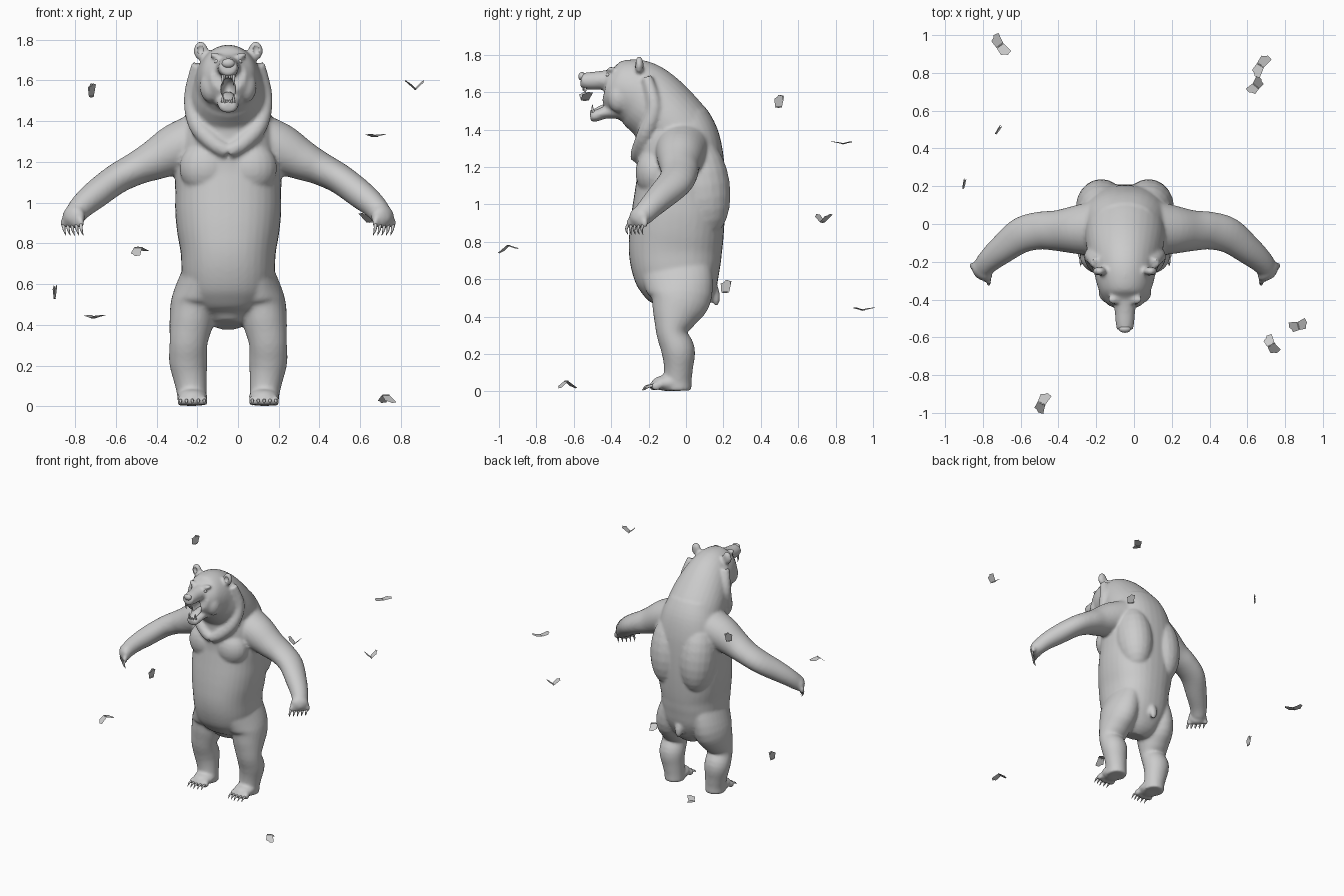
import bpy, bmesh
from math import cos, sin, pi, radians, copysign
from mathutils import Vector, Matrix, Euler

CX = -0.048                      # the bear's plane of symmetry
X, Y = Vector((1, 0, 0)), Vector((0, 1, 0))


def smooth_path(secs, steps):
    """Catmull-Rom through (x, y, z, r_u, r_v) sections."""
    p = [secs[0]] + list(secs) + [secs[-1]]
    out = []
    for i in range(1, len(p) - 2):
        for s in range(steps):
            t = s / steps
            out.append([0.5 * (2 * b + (c - a) * t + (2 * a - 5 * b + 4 * c - d) * t * t
                               + (3 * b - a - 3 * c + d) * t ** 3)
                        for a, b, c, d in zip(*p[i - 1:i + 3])])
    return out + [list(secs[-1])]


def tube(bm, secs, ref, n=28, power=2.0, steps=4):
    """Closed loft of (super)elliptic rings; r_u lies along ref."""
    pts = smooth_path(secs, steps)
    rings = []
    for i, s in enumerate(pts):
        a, b = pts[max(i - 1, 0)], pts[min(i + 1, len(pts) - 1)]
        t = (Vector(b[:3]) - Vector(a[:3])).normalized()
        u = (ref - t * ref.dot(t)).normalized()
        v = t.cross(u)
        ring = []
        for k in range(n):
            c, d = cos(2 * pi * k / n), sin(2 * pi * k / n)
            c = copysign(abs(c) ** (2 / power), c)
            d = copysign(abs(d) ** (2 / power), d)
            ring.append(bm.verts.new(Vector(s[:3]) + u * c * s[3] + v * d * s[4]))
        rings.append(ring)
    for r, q in zip(rings, rings[1:]):
        for k in range(n):
            bm.faces.new((r[k], r[(k + 1) % n], q[(k + 1) % n], q[k]))
    bm.faces.new(rings[0][::-1])
    bm.faces.new(rings[-1])


def ball(bm, loc, size, rot=(0, 0, 0)):
    m = Matrix.LocRotScale(Vector(loc), Euler([radians(a) for a in rot]), Vector(size))
    bmesh.ops.create_uvsphere(bm, u_segments=20, v_segments=12, radius=1, matrix=m)


def mirror_all(bm):
    geom = bm.verts[:] + bm.edges[:] + bm.faces[:]
    new = bmesh.ops.duplicate(bm, geom=geom)["geom"]
    for e in new:
        if isinstance(e, bmesh.types.BMVert):
            e.co.x *= -1
    bmesh.ops.reverse_faces(bm, faces=[e for e in new if isinstance(e, bmesh.types.BMFace)])


def finish(bm, name, x=CX, smooth=True):
    me = bpy.data.meshes.new(name)
    if smooth:
        bmesh.ops.recalc_face_normals(bm, faces=bm.faces[:])
    for f in bm.faces:
        f.smooth = smooth
    bm.to_mesh(me)
    bm.free()
    ob = bpy.data.objects.new(name, me)
    ob.location.x = x
    bpy.context.collection.objects.link(ob)
    return ob


# ---- body: paired parts first, then the centre parts, fused by remeshing
bm = bmesh.new()
# arm
tube(bm, [(.12, -.02, 1.32, .15, .13), (.25, -.03, 1.265, .13, .125), (.36, -.035, 1.21, .108, .1),
          (.45, -.035, 1.168, .1, .082), (.55, -.06, 1.115, .095, .074), (.65, -.135, 1.04, .078, .07),
          (.72, -.195, .98, .064, .06), (.757, -.24, .93, .055, .05), (.765, -.255, .9, .04, .035)], Y)
ball(bm, (.758, -.25, .93), (.066, .042, .058), (0, 0, 43))
for i in range(5):
    k = i / 4
    ball(bm, (.808 - .085 * k, -.22 - .082 * k, .9), (.017, .017, .026))
# leg and foot
tube(bm, [(.13, -.05, .64, .1, .19), (.165, -.03, .51, .115, .17), (.183, -.06, .4, .106, .122),
          (.195, -.075, .31, .093, .083), (.196, -.042, .22, .094, .09), (.186, -.04, .13, .081, .078),
          (.178, -.045, .06, .073, .075), (.176, -.045, .004, .072, .075)], X)
ball(bm, (.176, -.09, .045), (.076, .095, .044))
for i in range(5):
    ball(bm, (.118 + .029 * i, -.172 + .006 * abs(i - 2), .028), (.017, .028, .024))
# shoulder blade hump, chest muscle, ear, cheek, brow
ball(bm, (.125, .09, 1.1), (.135, .145, .27), (8, 0, 0))
ball(bm, (.11, -.17, 1.17), (.13, .1, .13))
ball(bm, (.135, -.25, 1.745), (.036, .024, .048))
ball(bm, (.085, -.36, 1.57), (.055, .06, .08))
ball(bm, (.052, -.4, 1.715), (.042, .025, .017), (0, -18, 0))
# fur ruff
tube(bm, [(.15, -.21, 1.68, .03, .03), (.178, -.17, 1.52, .04, .04), (.15, -.215, 1.38, .045, .045),
          (.07, -.25, 1.29, .042, .042), (0, -.262, 1.25, .036, .036)], Y, n=16)
mirror_all(bm)
# torso: z, front y, back y, half width
torso = [(.4, -.14, .03, .07), (.46, -.19, .11, .15), (.55, -.245, .165, .21), (.65, -.287, .185, .228),
         (.75, -.306, .193, .233), (.85, -.302, .202, .25), (.95, -.29, .208, .26),
         (1.05, -.275, .21, .26), (1.15, -.262, .208, .262), (1.25, -.262, .2, .25),
         (1.35, -.272, .175, .228), (1.45, -.28, .12, .19)]
tube(bm, [(0, (f + b) / 2, z, w, (b - f) / 2) for z, f, b, w in torso], X, n=36, power=2.3)
# neck and head
tube(bm, [(0, -.02, 1.3, .22, .2), (0, -.04, 1.38, .215, .195), (0, -.1, 1.46, .207, .19),
          (0, -.18, 1.54, .188, .188), (0, -.25, 1.59, .165, .182), (0, -.32, 1.612, .148, .166),
          (0, -.385, 1.62, .122, .135), (0, -.43, 1.63, .085, .088)], X, n=32)
# snout and lower jaw
tube(bm, [(0, -.36, 1.67, .08, .06), (0, -.45, 1.664, .056, .05), (0, -.52, 1.66, .05, .047),
          (0, -.562, 1.664, .042, .038)], X)
tube(bm, [(0, -.35, 1.505, .075, .05), (0, -.43, 1.492, .058, .034), (0, -.49, 1.472, .048, .032),
          (0, -.512, 1.468, .036, .024)], X)
# tail
ball(bm, (0, .155, .52), (.03, .026, .065), (8, 0, 0))
body = finish(bm, "bear_body")

# hollows of the mouth and ears
bm = bmesh.new()
ball(bm, (0, -.45, 1.556), (.037, .085, .056))
for s in (-1, 1):
    ball(bm, (s * .137, -.285, 1.752), (.021, .025, .029))
cutter = finish(bm, "hollow_cutter")
cutter.hide_render = True
cutter.hide_set(True)

m = body.modifiers.new("fuse", 'REMESH')
m.mode, m.voxel_size, m.use_smooth_shade = 'VOXEL', 0.0105, True
m = body.modifiers.new("soften", 'SMOOTH')
m.factor, m.iterations = 0.5, 5
m = body.modifiers.new("hollows", 'BOOLEAN')
m.operation, m.object, m.solver = 'DIFFERENCE', cutter, 'EXACT'

# ---- claws
bm = bmesh.new()
for i in range(5):
    k = i / 4
    x, y = .808 - .085 * k, -.225 - .082 * k
    tube(bm, [(x, y, .895, .009, .009), (x - .002, y - .012, .868, .007, .007),
              (x - .012, y - .004, .838, .001, .001)], Y, n=8, steps=3)
    x, y = .118 + .029 * i, -.185 + .006 * abs(i - 2)
    tube(bm, [(x, y, .03, .008, .008), (x, y - .028, .026, .007, .007),
              (x, y - .05, .006, .001, .001)], X, n=8, steps=3)
mirror_all(bm)
finish(bm, "claws")

# ---- teeth
bm = bmesh.new()
tube(bm, [(.027, -.538, 1.625, .008, .008), (.027, -.54, 1.6, .006, .006), (.026, -.535, 1.575, .001, .001)], X, n=8)
tube(bm, [(.027, -.49, 1.485, .008, .008), (.027, -.5, 1.51, .006, .006), (.026, -.5, 1.535, .001, .001)], X, n=8)
for x in (.006, .017):
    ball(bm, (x, -.55, 1.617), (.005, .004, .01))
    ball(bm, (x, -.508, 1.497), (.005, .004, .009))
mirror_all(bm)
finish(bm, "teeth")

# ---- eyes, nose, tongue
bm = bmesh.new()
ball(bm, (.055, -.416, 1.692), (.013, .013, .012))
mirror_all(bm)
finish(bm, "eyes")
bm = bmesh.new()
ball(bm, (0, -.556, 1.684), (.032, .02, .023))
finish(bm, "nose")
bm = bmesh.new()
tube(bm, [(0, -.38, 1.53, .025, .014), (0, -.44, 1.522, .027, .012), (0, -.485, 1.503, .022, .009),
          (0, -.5, 1.5, .01, .004)], X, n=16)
finish(bm, "tongue")

# ---- butterflies: centre, heading, roll, wing lift (degrees)
flies = [((-.72, .495, 1.52), 57, 0, 84), ((.87, -.54, 1.557), 105, 0, 42),
         ((.67, .84, 1.325), -33, 0, 10), ((.645, .73, .905), 140, 0, 42),
         ((-.49, -.95, .78), -25, 12, -28), ((-.9, .21, .53), 78, 0, 84),
         ((-.71, .945, .435), 35, 0, 12), ((.725, -.64, .055), 30, 0, -36)]
outline = [(.022, .003), (.032, .06), (.004, .066), (-.006, .054), (-.024, .046), (-.022, .003)]
for i, (loc, yaw, roll, lift) in enumerate(flies):
    bm = bmesh.new()
    c, s = cos(radians(lift)), sin(radians(lift))
    for side in (1, -1):
        bm.faces.new([bm.verts.new((x, side * y * c, y * s)) for x, y in outline[::side]])
    bmesh.ops.create_icosphere(bm, subdivisions=1, radius=1,
                               matrix=Matrix.Diagonal((.026, .004, .004, 1)))
    ob = finish(bm, f"butterfly_{i + 1}", 0, False)
    ob.location = loc
    ob.rotation_euler = (radians(roll), 0, radians(yaw))
